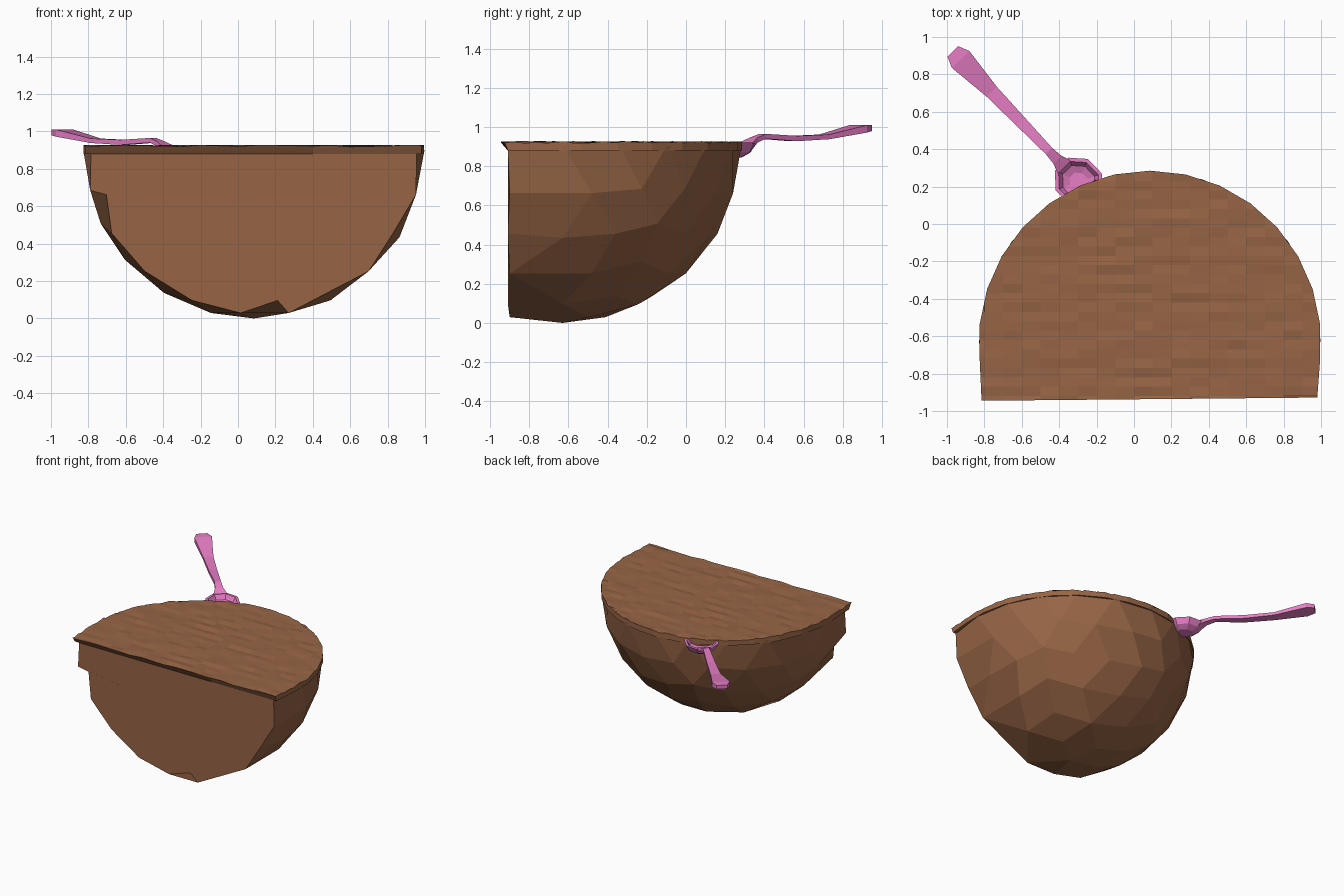
import bpy, bmesh, math, random
from mathutils import Vector

if "Cube" in bpy.data.objects:
    bpy.data.objects.remove(bpy.data.objects["Cube"])

random.seed(4)
CX, CY, R = 0.085, -0.63, 0.915


def material(name, color):
    m = bpy.data.materials.new(name)
    m.diffuse_color = (*color, 1)
    m.use_nodes = True
    m.node_tree.nodes["Principled BSDF"].inputs["Base Color"].default_value = m.diffuse_color
    return m


BROWN = material("brown", (0.31, 0.13, 0.06))
PINK = material("pink", (0.8, 0.21, 0.56))


def finish(bm, name, mat):
    bmesh.ops.recalc_face_normals(bm, faces=bm.faces[:])
    me = bpy.data.meshes.new(name)
    bm.to_mesh(me)
    bm.free()
    ob = bpy.data.objects.new(name, me)
    me.materials.append(mat)
    bpy.context.collection.objects.link(ob)
    return ob


# Faceted half dome, its front faces broken away and the ragged edge pulled to one plane
bm = bmesh.new()
bmesh.ops.create_icosphere(bm, subdivisions=3, radius=R)
bmesh.ops.translate(bm, vec=(CX, CY, R), verts=bm.verts[:])
bmesh.ops.bisect_plane(bm, geom=bm.verts[:] + bm.edges[:] + bm.faces[:],
                       plane_co=(0, 0, 0.9), plane_no=(0, 0, 1), clear_outer=True)
gone = [f for f in bm.faces if f.calc_center_median().y < -0.89]
bmesh.ops.delete(bm, geom=gone, context='FACES')
rim = {v for e in bm.edges if e.is_boundary and min(v.co.z for v in e.verts) < 0.89
       for v in e.verts}
rim = sorted(rim, key=lambda v: math.atan2(v.co.x - CX, 0.9 - v.co.z))
for i, v in enumerate(rim):
    v.co.y = -0.945 if 0.15 < v.co.z < 0.25 else -0.90 - 0.01 * (i % 2)
bmesh.ops.dissolve_limit(bm, angle_limit=math.radians(11), verts=bm.verts[:], edges=bm.edges[:])

# Flat wall closing the broken front
outline = [v.co.copy() for v in rim if v.is_valid]
wall = bmesh.new()
wall.faces.new([wall.verts.new(c) for c in outline])
finish(bm, "dome_shell", BROWN)
finish(wall, "front_wall", BROWN)

# Lid disc with a slightly rough top
bm = bmesh.new()
ring = [(CX + R * math.cos(math.radians(12 * i - 6)), CY + R * math.sin(math.radians(12 * i - 6)))
        for i in range(17)]
ring += [(-0.815, -0.945), (0.98, -0.928)]
base = bm.faces.new([bm.verts.new((x, y, 0.88)) for x, y in ring])
ext = bmesh.ops.extrude_face_region(bm, geom=[base], use_keep_orig=True)
bmesh.ops.translate(bm, vec=(0, 0, 0.04),
                    verts=[g for g in ext["geom"] if isinstance(g, bmesh.types.BMVert)])
for v in bm.verts:
    if v.co.y < -0.9 and v.co.z < 0.9:
        v.co.y = -0.91


def slices(axis, start, step, count):
    for i in range(count):
        co, no = Vector((0, 0, 0)), Vector((0, 0, 0))
        co[axis], no[axis] = start + i * step, 1
        top = [f for f in bm.faces if f.calc_center_median().z > 0.915]
        geom = top + list({e for f in top for e in f.edges}) + list({v for f in top for v in f.verts})
        bmesh.ops.bisect_plane(bm, geom=geom, plane_co=co, plane_no=no)


slices(0, -0.8, 0.1, 18)
slices(1, -0.92, 0.05, 25)
for v in bm.verts:
    if v.co.z > 0.915:
        v.co.z += random.uniform(-0.003, 0.008)
finish(bm, "lid_disc", BROWN)


# Spoon, laid out along its own axis from the scoop to the handle end
ORIGIN = Vector((-0.295, 0.225, 0))
ALONG = Vector((-0.695, 0.72, 0)).normalized()
SIDE = Vector((-ALONG.y, ALONG.x, 0))


def place(bm, a, s, z):
    return bm.verts.new(ORIGIN + ALONG * a + SIDE * s + Vector((0, 0, z)))


def loft(bm, rings):
    for r0, r1 in zip(rings, rings[1:]):
        n = len(r0)
        for i in range(n):
            bm.faces.new((r0[i], r0[(i + 1) % n], r1[(i + 1) % n], r1[i]))
    bm.faces.new(rings[0])
    bm.faces.new(rings[-1])


bm = bmesh.new()
scoop = []
for rad, z in [(0.06, 0.845), (0.105, 0.87), (0.13, 0.915), (0.11, 0.915), (0.088, 0.88), (0.05, 0.865)]:
    scoop.append([place(bm, 1.1 * rad * math.cos((k + .5) * math.tau / 8),
                        rad * math.sin((k + .5) * math.tau / 8), z) for k in range(8)])
loft(bm, scoop)
finish(bm, "spoon_scoop", PINK)

# Handle sections: distance, half width, bottom, top
bm = bmesh.new()
handle = []
for a, w, lo, hi in [(0.11, 0.05, 0.885, 0.92), (0.165, 0.03, 0.92, 0.945), (0.23, 0.024, 0.94, 0.965),
                     (0.45, 0.031, 0.928, 0.955), (0.67, 0.038, 0.938, 0.962),
                     (0.91, 0.065, 0.972, 1.01), (0.97, 0.04, 0.98, 1.01)]:
    handle.append([place(bm, a, s, z) for s, z in ((-w, lo), (w, lo), (w, hi), (-w, hi))])
loft(bm, handle)
finish(bm, "spoon_handle", PINK)
